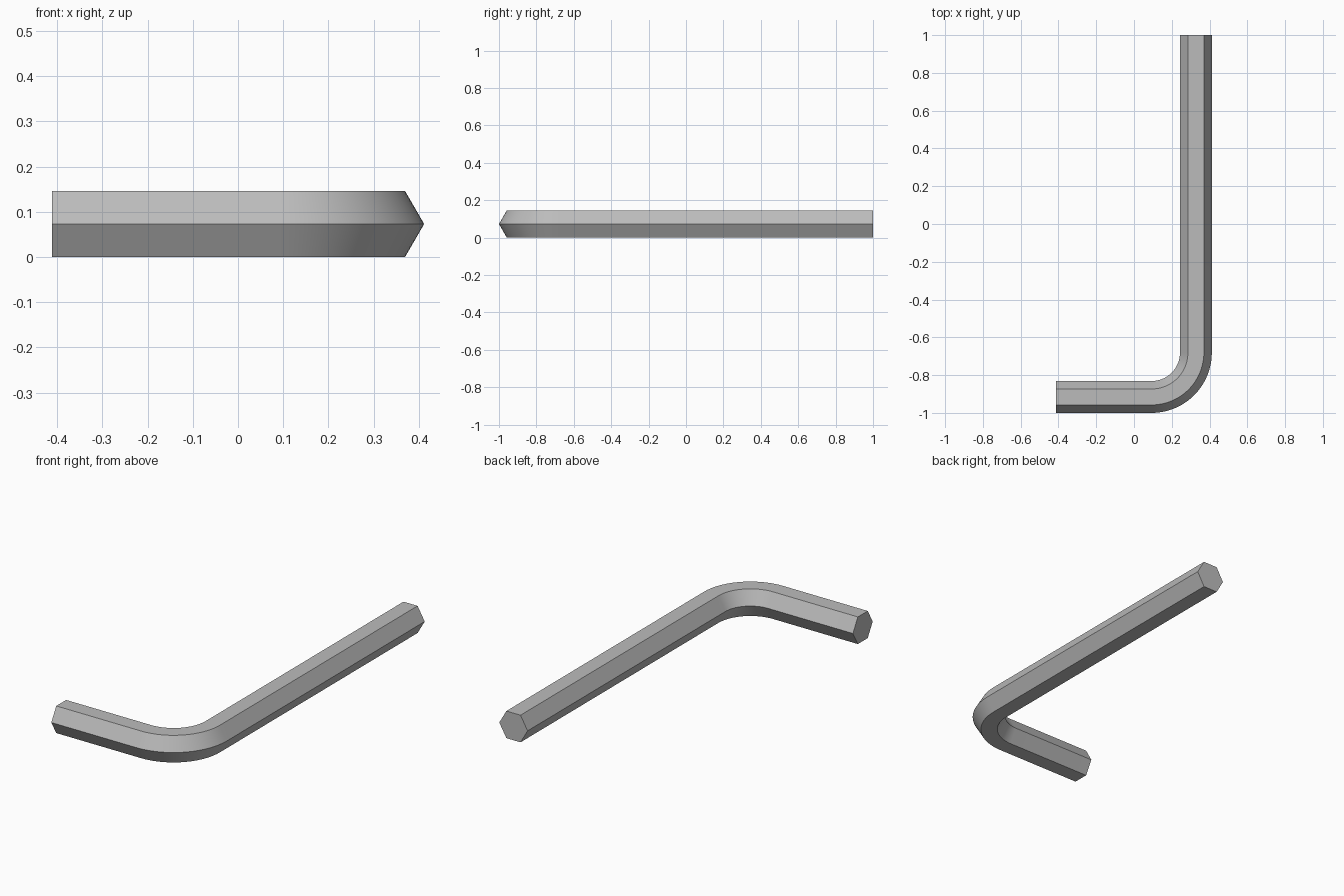
import bpy, bmesh
from math import sin, cos, pi, radians
from mathutils import Vector

cube = bpy.data.objects.get("Cube")
if cube:
    bpy.data.objects.remove(cube, do_unlink=True)

# Bar section and bend sizes
APOTHEM = 0.073
R = APOTHEM / cos(pi / 6)
BEND = 0.235
BEND_STEPS = 24
LEFT_X, LONG_X = -0.412, 0.412 - R
SHORT_Y, END_Y = -1 + R, 1.0
centre = Vector((LONG_X - BEND, SHORT_Y + BEND, APOTHEM))

# Steel material
steel = bpy.data.materials.new("steel grey")
steel.use_nodes = True
colour = (0.5, 0.5, 0.5, 1)
steel.diffuse_color = colour
steel.node_tree.nodes["Principled BSDF"].inputs["Base Color"].default_value = colour

# Path stations: centre point and sideways (outward) direction
down, right = Vector((0, -1, 0)), Vector((1, 0, 0))
stations = [(Vector((LEFT_X, SHORT_Y, APOTHEM)), down)]
for i in range(BEND_STEPS + 1):
    a = pi / 2 * i / BEND_STEPS
    out = down * cos(a) + right * sin(a)
    stations.append((centre + out * BEND, out))
stations.append((Vector((LONG_X, END_Y, APOTHEM)), right))

# Sweep the hexagon along the path, points to the sides and flats up and down
bm = bmesh.new()
up = Vector((0, 0, 1))
rings = [[bm.verts.new(p + (out * cos(k * pi / 3) + up * sin(k * pi / 3)) * R)
          for k in range(6)] for p, out in stations]
for a, b in zip(rings, rings[1:]):
    for k in range(6):
        n = (k + 1) % 6
        bm.faces.new((a[k], a[n], b[n], b[k]))
bm.faces.new(rings[0])
bm.faces.new(rings[-1])
bmesh.ops.recalc_face_normals(bm, faces=bm.faces)

mesh = bpy.data.meshes.new("hex_key")
bm.to_mesh(mesh)
bm.free()
mesh.materials.append(steel)
key = bpy.data.objects.new("hex_key", mesh)
bpy.context.collection.objects.link(key)

# Smooth bend with crisp hexagon edges
bpy.ops.object.select_all(action='DESELECT')
key.select_set(True)
bpy.context.view_layer.objects.active = key
bpy.ops.object.shade_smooth_by_angle(angle=radians(30))
